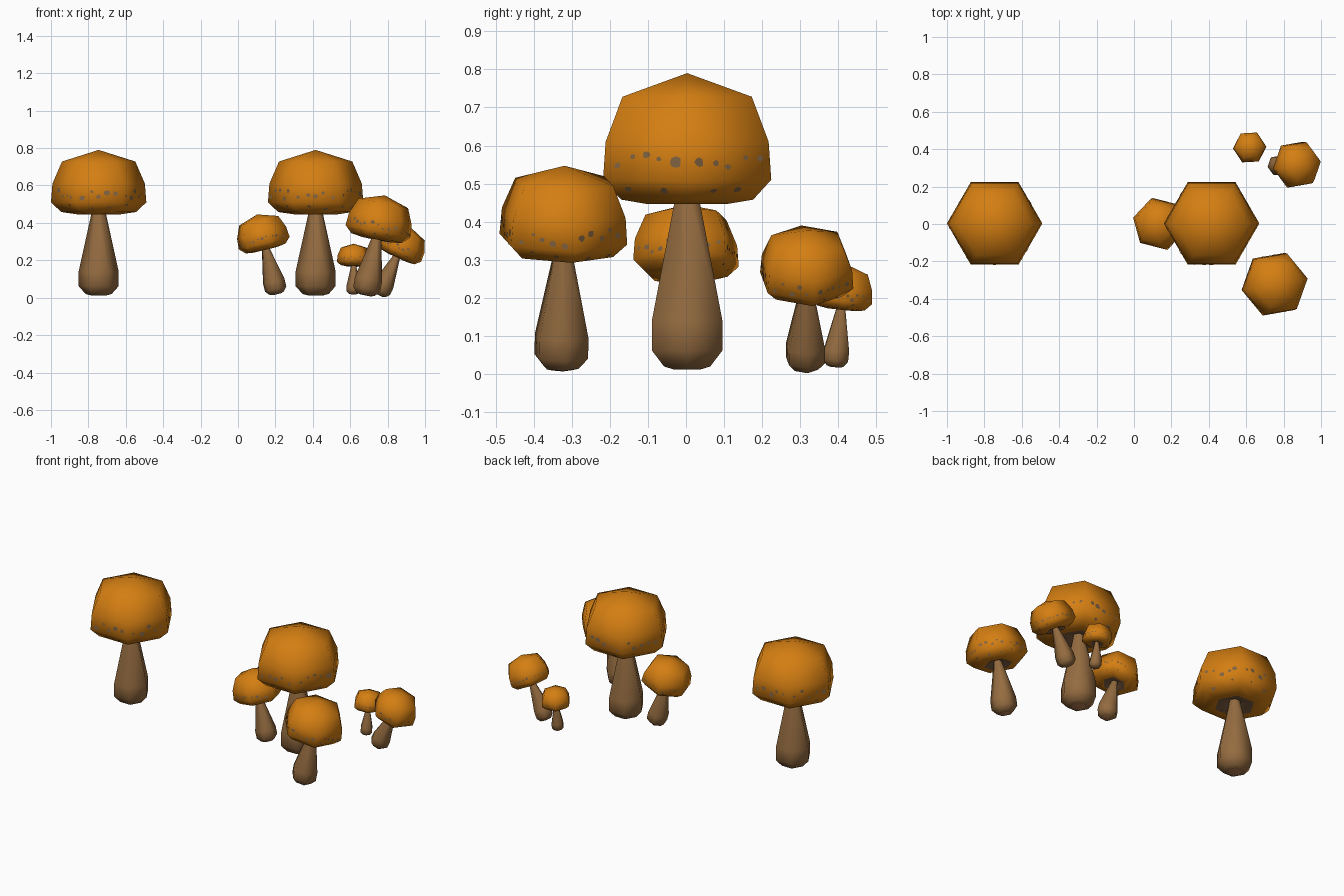
import bpy, bmesh, math, random
from mathutils import Matrix, Vector

if "Cube" in bpy.data.objects:
    bpy.data.objects.remove(bpy.data.objects["Cube"])

random.seed(4)


def material(name, rgb):
    m = bpy.data.materials.new(name)
    m.diffuse_color = (*rgb, 1)
    m.use_nodes = True
    m.node_tree.nodes["Principled BSDF"].inputs["Base Color"].default_value = m.diffuse_color
    return m


ORANGE = material("cap orange", (0.66, 0.21, 0.006))
BROWN = material("stem brown", (0.30, 0.15, 0.052))
GILL = material("gill brown", (0.22, 0.115, 0.055))
SPOT = material("spot grey brown", (0.22, 0.125, 0.055))
PALE = material("stem foot", (0.48, 0.21, 0.085))

# (radius, height) profiles of a full-size mushroom, six sided
CAP = [(0.0, 0.79), (0.196, 0.728), (0.247, 0.61), (0.255, 0.51),
       (0.20, 0.458), (0.118, 0.446), (0.03, 0.475)]
STEM = [(0.03, 0.49), (0.107, 0.14), (0.107, 0.062), (0.07, 0.02), (0.04, 0.012)]


def corner(r, z, i):
    a = math.radians(60 * i)
    return Vector((r * math.cos(a), r * math.sin(a), z))


def finish(bm, name, mats, matrix):
    mesh = bpy.data.meshes.new(name)
    bm.to_mesh(mesh)
    bm.free()
    for m in mats:
        mesh.materials.append(m)
    ob = bpy.data.objects.new(name, mesh)
    bpy.context.collection.objects.link(ob)
    ob.matrix_world = matrix
    return ob


def lathe(profile, name, mats, matrix, close_bottom=False, inner_rings=0):
    bm = bmesh.new()
    rings = []
    for r, z in profile:
        if r == 0:
            rings.append([bm.verts.new((0, 0, z))] * 6)
        else:
            rings.append([bm.verts.new(corner(r, z, i)) for i in range(6)])
    for k in range(len(rings) - 1):
        up, low = rings[k], rings[k + 1]
        for i in range(6):
            j = (i + 1) % 6
            vs = [up[i], low[i], low[j]] + ([up[j]] if up[i] != up[j] else [])
            f = bm.faces.new(vs)
            if k >= len(rings) - 1 - inner_rings:
                f.material_index = 1
    if close_bottom:
        bm.faces.new(rings[-1][::-1]).material_index = 1
    ob = finish(bm, name, mats, matrix)
    for o in bpy.context.selected_objects:
        o.select_set(False)
    ob.select_set(True)
    bpy.context.view_layer.objects.active = ob
    bpy.ops.object.shade_smooth_by_angle(angle=math.radians(65))


def spots(name, matrix):
    """Thin irregular patches scattered along the lower band of the cap."""
    bm = bmesh.new()
    for band, count, lo, hi, size in ((2, 5, 0.35, 0.85, 0.019), (3, 2, 0.2, 0.75, 0.013)):
        (r0, z0), (r1, z1) = CAP[band], CAP[band + 1]
        for i in range(6):
            a, b = corner(r0, z0, i), corner(r0, z0, i + 1)
            c, d = corner(r1, z1, i), corner(r1, z1, i + 1)
            side = (d - c).normalized()
            up = ((a + b) - (c + d)).normalized()
            n = side.cross(up).normalized()
            for s in range(count):
                u = (s + random.uniform(0.3, 0.7)) / count
                u = 0.07 + 0.86 * u
                t = random.uniform(lo, hi)
                p = a.lerp(b, u).lerp(c.lerp(d, u), t) + n * 0.0025
                rad = random.uniform(0.4, 1.0) * size
                vs = []
                for q in range(8):
                    ang = q * math.pi / 4
                    rr = rad * random.uniform(0.75, 1.1)
                    vs.append(bm.verts.new(p + side * rr * math.cos(ang) + up * rr * 0.85 * math.sin(ang)))
                bm.faces.new(vs)
    finish(bm, name, [SPOT], matrix)


def mushroom(name, base, scale=1, tilt=0, toward=0, turn=0):
    az = math.radians(toward)
    axis = Vector((-math.sin(az), math.cos(az), 0))
    m = (Matrix.Translation(base) @ Matrix.Rotation(math.radians(tilt), 4, axis)
         @ Matrix.Rotation(math.radians(turn), 4, 'Z') @ Matrix.Scale(scale, 4))
    lathe(CAP, name + "_cap", [ORANGE, GILL], m, inner_rings=1)
    lathe(STEM, name + "_stem", [BROWN, PALE], m, close_bottom=True)
    spots(name + "_spots", m)


# Lone mushroom and the clump
mushroom("lone_mushroom", (-0.745, 0.003, 0))
mushroom("tall_mushroom", (0.415, 0.003, 0))
mushroom("left_mushroom", (0.21, 0, 0.012), 0.565, 14, 180, 46)
mushroom("front_mushroom", (0.68, -0.328, 0.004), 0.7, 11, 5, 10)
mushroom("back_mushroom", (0.75, 0.313, 0.008), 0.515, 25, 2, 9)
mushroom("tiny_mushroom", (0.617, 0.39, 0.014), 0.35, 6, 85, 3)
